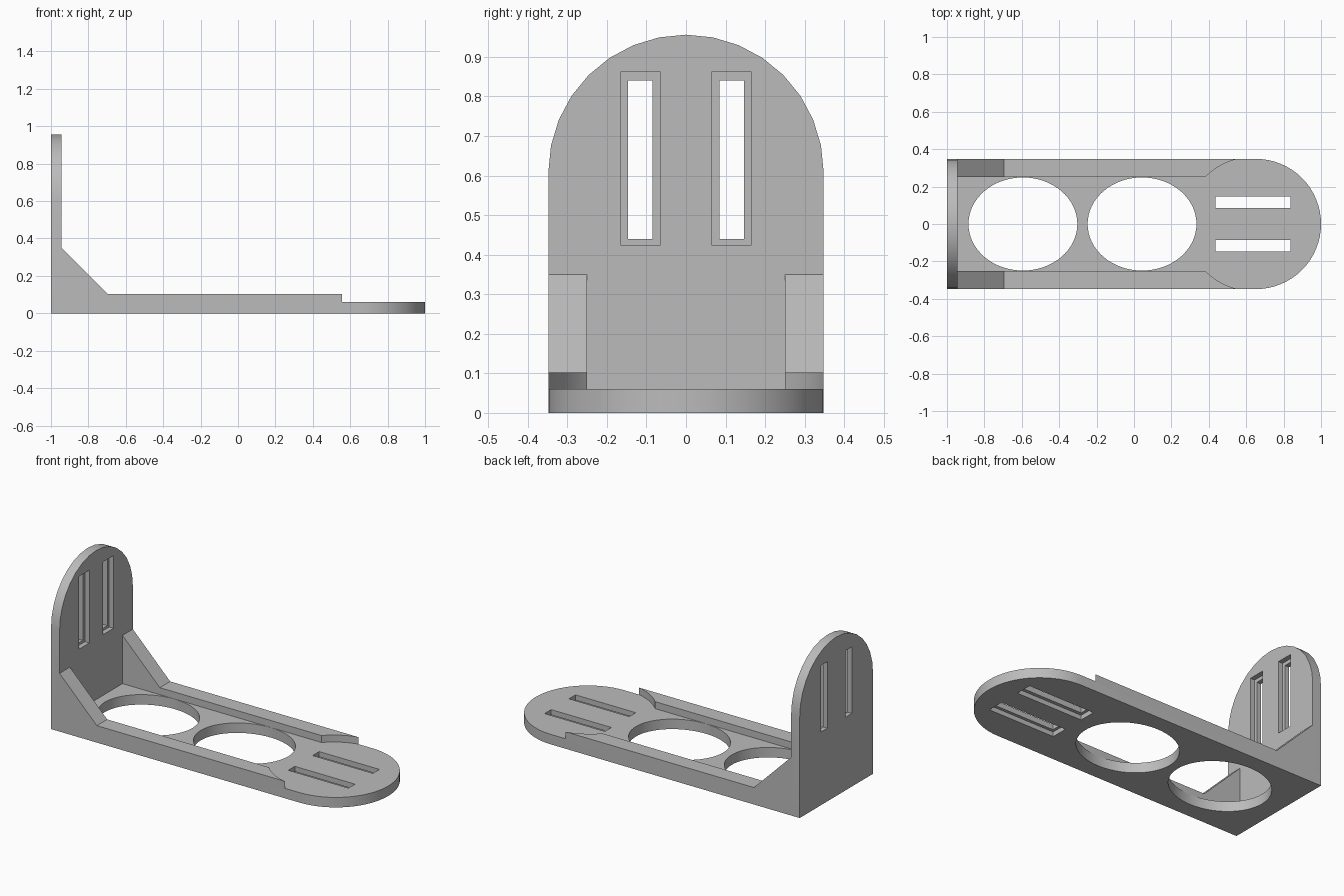
import bpy, bmesh
from math import sin, cos, pi, radians
from mathutils import Vector

if "Cube" in bpy.data.objects:
    bpy.data.objects.remove(bpy.data.objects["Cube"], do_unlink=True)

HALF = 0.348      # half width of the bracket
PLATE = 0.06      # base plate thickness
WALL = -0.943     # inner face of the upright
RAIL_IN = 0.25    # inner side of the rails

grey = bpy.data.materials.new("plain grey")
grey.use_nodes = True
grey.diffuse_color = (0.5, 0.5, 0.5, 1)
grey.node_tree.nodes["Principled BSDF"].inputs["Base Color"].default_value = (0.5, 0.5, 0.5, 1)


def prism(name, outline, axis, lo, hi):
    """Extrude a 2D outline along an axis: x takes (y, z), y takes (x, z), z takes (x, y)."""
    i = "xyz".index(axis)
    bm = bmesh.new()
    verts = []
    for p in outline:
        co = list(p)
        co.insert(i, lo)
        verts.append(bm.verts.new(co))
    face = bm.faces.new(verts)
    shift = Vector((0, 0, 0))
    shift[i] = hi - lo
    ext = bmesh.ops.extrude_face_region(bm, geom=[face], use_keep_orig=True)
    bmesh.ops.translate(bm, vec=shift, verts=[v for v in ext["geom"] if isinstance(v, bmesh.types.BMVert)])
    bmesh.ops.recalc_face_normals(bm, faces=bm.faces)
    mesh = bpy.data.meshes.new(name)
    bm.to_mesh(mesh)
    bm.free()
    mesh.materials.append(grey)
    obj = bpy.data.objects.new(name, mesh)
    bpy.context.collection.objects.link(obj)
    return obj


def arc(cx, cy, rx, ry, start, end, steps):
    angles = [radians(start + (end - start) * k / steps) for k in range(steps + 1)]
    return [(cx + rx * cos(a), cy + ry * sin(a)) for a in angles]


def ellipse(cx, cy, rx, ry, steps=64):
    return arc(cx, cy, rx, ry, 0, 360, steps)[:-1]


def rect(a0, a1, b0, b1):
    return [(a0, b0), (a1, b0), (a1, b1), (a0, b1)]


def combine(obj, other, operation):
    mod = obj.modifiers.new("combine", "BOOLEAN")
    mod.operation, mod.solver, mod.object = operation, "EXACT", other
    bpy.context.view_layer.objects.active = obj
    bpy.ops.object.modifier_apply(modifier=mod.name)
    bpy.data.objects.remove(other, do_unlink=True)


# Base plate with a rounded end and two large oval openings
bracket = prism("bracket", [(WALL, -HALF)] + arc(1 - HALF, 0, HALF, HALF, -90, 90, 32)
                + [(WALL, HALF)], "z", 0, PLATE)
for cx in (-0.594, 0.043):
    combine(bracket, prism("opening", ellipse(cx, 0, 0.291, 0.249), "z", -0.1, 0.2), "DIFFERENCE")

# Upright with a rounded top
upright = prism("upright", [(-HALF, 0), (HALF, 0)] + arc(0, 0.608, HALF, HALF, 0, 180, 16),
                "x", -1, WALL)

# Strap slots, each with a wider recess on one side
for s in (-1, 1):
    slot = sorted((s * 0.085, s * 0.147))
    recess = sorted((s * 0.065, s * 0.165))
    combine(bracket, prism("slot", rect(0.437, 0.838, *slot), "z", -0.1, 0.2), "DIFFERENCE")
    combine(bracket, prism("recess", rect(0.42, 0.86, *recess), "z", -0.1, 0.028), "DIFFERENCE")
    combine(upright, prism("slot", rect(*slot, 0.44, 0.84), "x", -1.1, -0.8), "DIFFERENCE")
    combine(upright, prism("recess", rect(*recess, 0.425, 0.862), "x", -0.972, -0.8), "DIFFERENCE")
combine(bracket, upright, "UNION")

# Side rails rising into gussets, hollowed around the rounded end
for s in (-1, 1):
    profile = [(WALL, PLATE), (0.6, PLATE), (0.6, 0.102), (-0.695, 0.102), (WALL, 0.35)]
    rail = prism("rail", profile, "y", *sorted((s * RAIL_IN, s * HALF)))
    combine(rail, prism("clearance", ellipse(0.635, 0, 0.357, 0.357), "z", 0, 0.3), "DIFFERENCE")
    combine(bracket, rail, "UNION")

# Merge coplanar faces and shade the curves smoothly
bm = bmesh.new()
bm.from_mesh(bracket.data)
bmesh.ops.remove_doubles(bm, verts=bm.verts, dist=0.0001)
bmesh.ops.dissolve_limit(bm, angle_limit=radians(0.5), verts=bm.verts, edges=bm.edges)
bm.to_mesh(bracket.data)
bm.free()
bpy.ops.object.select_all(action="DESELECT")
bracket.select_set(True)
bpy.context.view_layer.objects.active = bracket
bpy.ops.object.shade_smooth_by_angle(angle=radians(30))
